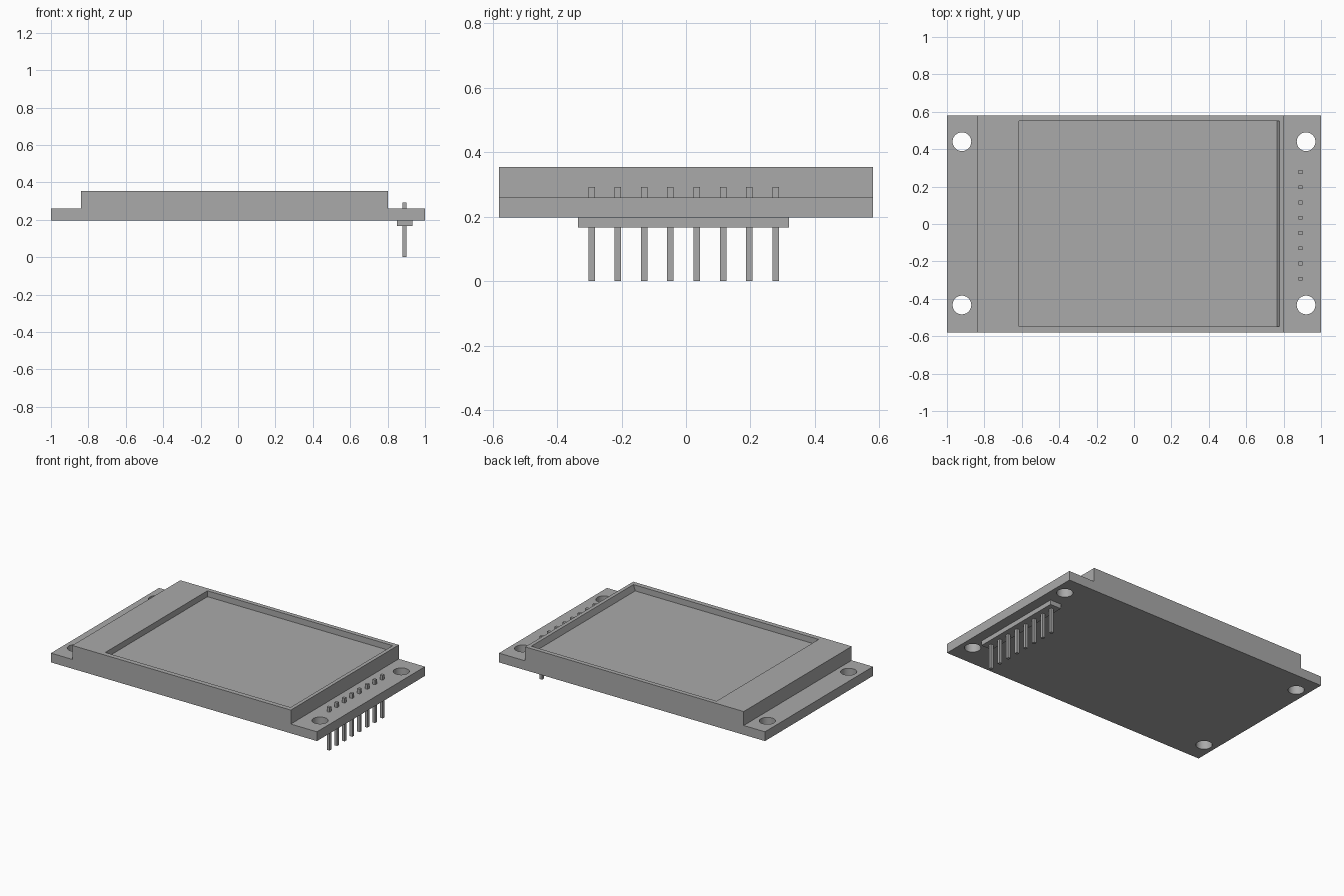
import bpy
import bmesh
from mathutils import Matrix, Vector

cube = bpy.data.objects.get("Cube")
if cube:
    bpy.data.objects.remove(cube, do_unlink=True)

grey = bpy.data.materials.new("plain_grey")
grey.use_nodes = True
colour = (0.4, 0.4, 0.4, 1)
grey.diffuse_color = colour
grey.node_tree.nodes["Principled BSDF"].inputs["Base Color"].default_value = colour


def finish(name, bm):
    bmesh.ops.recalc_face_normals(bm, faces=bm.faces)
    mesh = bpy.data.meshes.new(name)
    bm.to_mesh(mesh)
    bm.free()
    mesh.materials.append(grey)
    ob = bpy.data.objects.new(name, mesh)
    bpy.context.collection.objects.link(ob)
    return ob


def extrude_profile(name, points, y0, y1):
    """Extrude an x-z outline along y."""
    bm = bmesh.new()
    face = bm.faces.new([bm.verts.new((x, y0, z)) for x, z in points])
    new = bmesh.ops.extrude_face_region(bm, geom=[face])["geom"]
    bmesh.ops.translate(bm, vec=(0, y1 - y0, 0),
                        verts=[v for v in new if isinstance(v, bmesh.types.BMVert)])
    return finish(name, bm)


def box(name, low, high):
    low, high = Vector(low), Vector(high)
    bm = bmesh.new()
    bmesh.ops.create_cube(bm, size=1, matrix=Matrix.Translation((low + high) / 2)
                          @ Matrix.Diagonal((*(high - low), 1)))
    return finish(name, bm)


def cut(target, cutter):
    cutter.hide_render = True
    mod = target.modifiers.new("cut", "BOOLEAN")
    mod.operation, mod.solver, mod.object = "DIFFERENCE", "EXACT", cutter
    bpy.context.view_layer.objects.active = target
    bpy.ops.object.modifier_apply(modifier=mod.name)
    bpy.data.objects.remove(cutter, do_unlink=True)


# Circuit board with the raised display block, one stepped outline
base, step, top = 0.197, 0.26, 0.355
board = extrude_profile("display_board", [
    (-1, base), (1, base), (1, step), (0.803, step),
    (0.803, top), (-0.84, top), (-0.84, step), (-1, step)], -0.58, 0.58)

# Recessed screen, slightly sloped at the pin end
cut(board, extrude_profile("screen_cutter", [
    (-0.615, 0.315), (0.765, 0.315), (0.791, 0.395), (-0.615, 0.395)], -0.547, 0.55))

# Corner mounting holes
bm = bmesh.new()
for x in (-0.92, 0.92):
    for y in (-0.433, 0.44):
        bmesh.ops.create_cone(bm, cap_ends=True, segments=48, radius1=0.05, radius2=0.05,
                              depth=0.3, matrix=Matrix.Translation((x, y, 0.22)))
cut(board, finish("hole_cutter", bm))
bpy.ops.object.select_all(action="DESELECT")
board.select_set(True)
bpy.context.view_layer.objects.active = board
bpy.ops.object.shade_smooth_by_angle()

# Pin header under the board, with its row of pins
box("pin_header", (0.85, -0.335, 0.166), (0.932, 0.32, base))
for i in range(8):
    y = -0.293 + i * 0.0816
    box(f"pin_{i + 1}", (0.88, y - 0.01, 0), (0.9, y + 0.01, 0.292))
